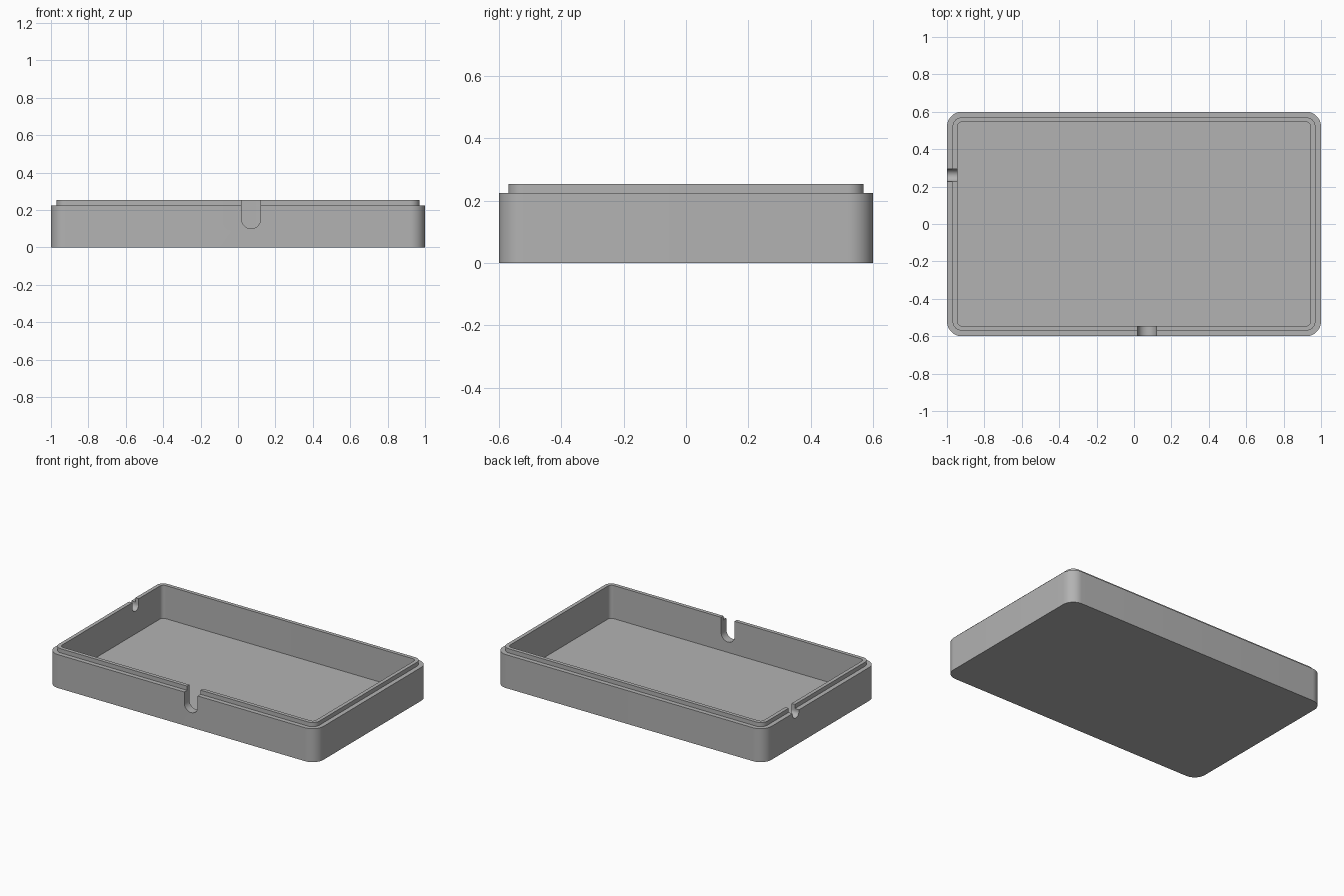
import bpy, bmesh
from math import pi, cos, sin, radians

cube = bpy.data.objects.get("Cube")
if cube:
    bpy.data.objects.remove(cube, do_unlink=True)

grey = bpy.data.materials.new("plain grey")
grey.use_nodes = True
colour = (0.45, 0.45, 0.45, 1)
grey.diffuse_color = colour
grey.node_tree.nodes["Principled BSDF"].inputs["Base Color"].default_value = colour

HALF_X, HALF_Y, RADIUS = 1.0, 0.6, 0.08
STEP, WALL = 0.03, 0.055
LEDGE_Z, TOP_Z, FLOOR_Z = 0.225, 0.253, 0.03


def rounded_ring(bm, inset, z, steps=12):
    """Rounded rectangle of vertices, inset from the outer wall."""
    r = RADIUS - inset
    ring = []
    for k, (sx, sy) in enumerate([(1, 1), (-1, 1), (-1, -1), (1, -1)]):
        for i in range(steps + 1):
            a = (k + i / steps) * pi / 2
            ring.append(bm.verts.new((sx * (HALF_X - RADIUS) + r * cos(a),
                                      sy * (HALF_Y - RADIUS) + r * sin(a), z)))
    return ring


def finish(bm, name):
    bmesh.ops.recalc_face_normals(bm, faces=bm.faces)
    mesh = bpy.data.meshes.new(name)
    bm.to_mesh(mesh)
    bm.free()
    obj = bpy.data.objects.new(name, mesh)
    bpy.context.collection.objects.link(obj)
    mesh.materials.append(grey)
    return obj


# Open tray: outer wall, ledge, raised lip, inner wall and floor
bm = bmesh.new()
section = [(0, 0), (0, LEDGE_Z), (STEP, LEDGE_Z), (STEP, TOP_Z),
           (WALL, TOP_Z), (WALL, FLOOR_Z)]
rings = [rounded_ring(bm, inset, z) for inset, z in section]
for low, high in zip(rings, rings[1:]):
    for i in range(len(low)):
        j = (i + 1) % len(low)
        bm.faces.new((low[i], low[j], high[j], high[i]))
bm.faces.new(rings[0])
bm.faces.new(rings[-1])
tray = finish(bm, "tray")


def slot_cutter(name, radius, centre_z, place, steps=24):
    """Round-bottomed slot, open at the top, that passes through a wall."""
    bm = bmesh.new()
    outline = [(radius, 0.4)]
    outline += [(radius * cos(a), centre_z + radius * sin(a))
                for a in (-pi * i / steps for i in range(steps + 1))]
    outline.append((-radius, 0.4))
    ends = [[bm.verts.new(place(u, depth, z)) for u, z in outline]
            for depth in (-0.1, 0.1)]
    for end in ends:
        bm.faces.new(end)
    for i in range(len(outline)):
        j = (i + 1) % len(outline)
        bm.faces.new((ends[0][i], ends[0][j], ends[1][j], ends[1][i]))
    obj = finish(bm, name)
    obj.hide_render = True
    obj.hide_viewport = True
    return obj


# Cable slots in the front wall and the right wall
cutters = [
    slot_cutter("front_slot_cutter", 0.05, 0.15,
                lambda u, d, z: (0.07 + u, -HALF_Y + d, z)),
    slot_cutter("side_slot_cutter", 0.033, 0.215,
                lambda u, d, z: (-HALF_X + d, 0.26 + u, z)),
]
for cutter in cutters:
    cut = tray.modifiers.new(cutter.name, 'BOOLEAN')
    cut.operation = 'DIFFERENCE'
    cut.solver = 'EXACT'
    cut.object = cutter

# Bake the cuts, then drop the cutters
bpy.context.view_layer.objects.active = tray
tray.select_set(True)
for cutter in cutters:
    bpy.ops.object.modifier_apply(modifier=cutter.name)
    bpy.data.objects.remove(cutter, do_unlink=True)

# Smooth rounded corners, crisp edges
bpy.ops.object.shade_smooth_by_angle(angle=radians(30))
